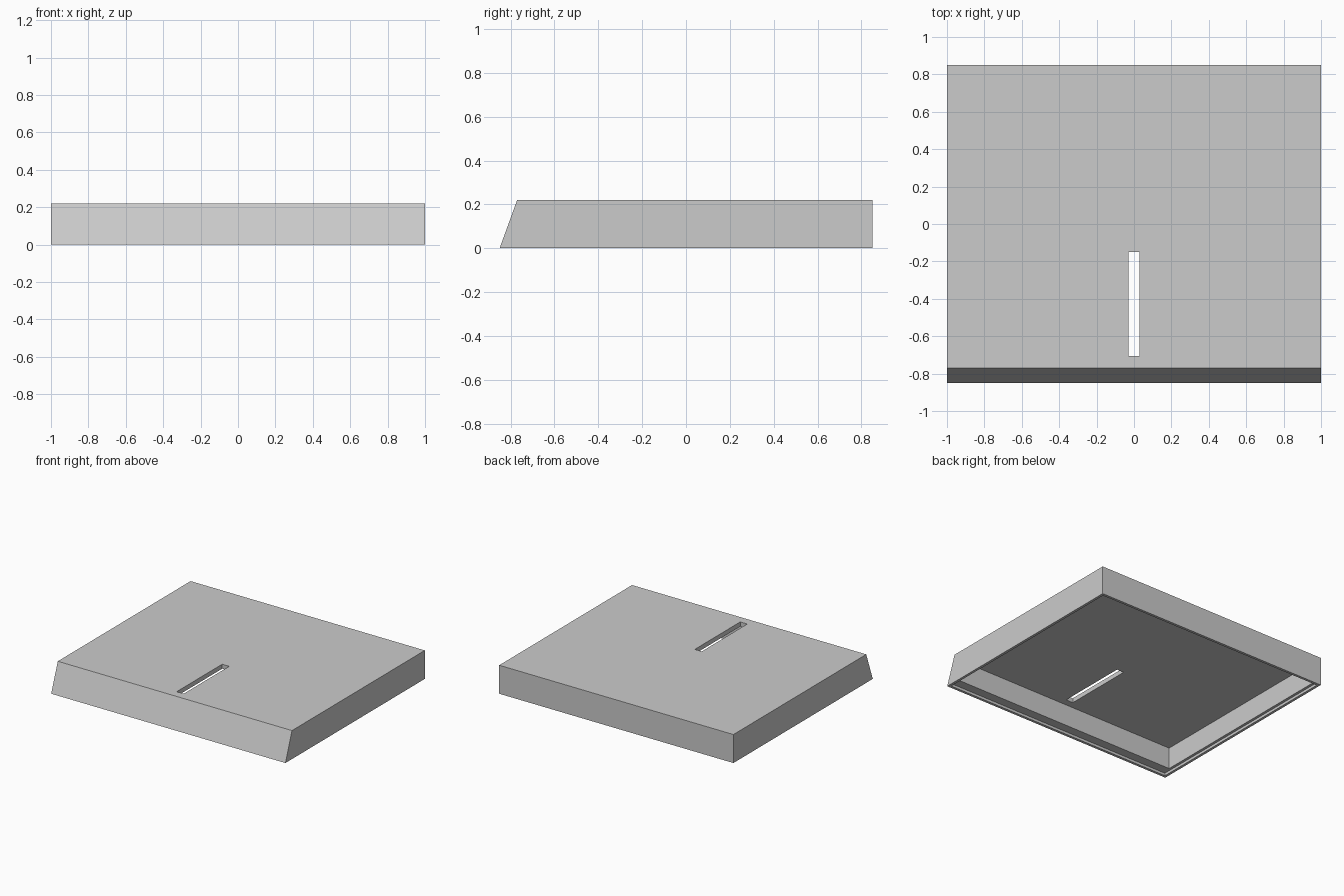
import bpy
import bmesh

cube = bpy.data.objects.get("Cube")
if cube:
    bpy.data.objects.remove(cube, do_unlink=True)

HEIGHT = 0.22
REBATE = 0.02      # depth of the step inside the rim
CEILING = 0.185    # underside of the top plate

grey = bpy.data.materials.new("light grey")
grey.use_nodes = True
grey.diffuse_color = (0.6, 0.6, 0.6, 1)
grey.node_tree.nodes["Principled BSDF"].inputs["Base Color"].default_value = (0.6, 0.6, 0.6, 1)


def prism(name, profile, x0, x1):
    """Extrude a (y, z) profile along x."""
    bm = bmesh.new()
    face = bm.faces.new([bm.verts.new((x0, y, z)) for y, z in profile])
    ext = bmesh.ops.extrude_face_region(bm, geom=[face])
    verts = [v for v in ext["geom"] if isinstance(v, bmesh.types.BMVert)]
    bmesh.ops.translate(bm, verts=verts, vec=(x1 - x0, 0, 0))
    bmesh.ops.recalc_face_normals(bm, faces=bm.faces)
    mesh = bpy.data.meshes.new(name)
    bm.to_mesh(mesh)
    bm.free()
    mesh.materials.append(grey)
    obj = bpy.data.objects.new(name, mesh)
    bpy.context.collection.objects.link(obj)
    return obj


def cut(target, name, half_width, y0, y1, z0, z1):
    """Subtract a box centred on x = 0 from the target."""
    box = prism(name, [(y0, z0), (y1, z0), (y1, z1), (y0, z1)], -half_width, half_width)
    box.hide_render = True
    mod = target.modifiers.new(name, "BOOLEAN")
    mod.operation = "DIFFERENCE"
    mod.solver = "EXACT"
    mod.object = box
    bpy.context.view_layer.objects.active = target
    bpy.ops.object.modifier_apply(modifier=mod.name)
    bpy.data.objects.remove(box, do_unlink=True)


# Cover body with a sloping front
cover = prism("cover", [(-0.85, 0), (0.85, 0), (0.85, HEIGHT), (-0.77, HEIGHT)], -1, 1)

# Shallow rebate inside the rim, then the main hollow
cut(cover, "rebate_cutter", 0.98, -0.83, 0.83, -0.1, REBATE)
cut(cover, "hollow_cutter", 0.96, -0.76, 0.81, -0.1, CEILING)

# Slot through the top plate
cut(cover, "slot_cutter", 0.03, -0.705, -0.15, 0.1, 0.3)
